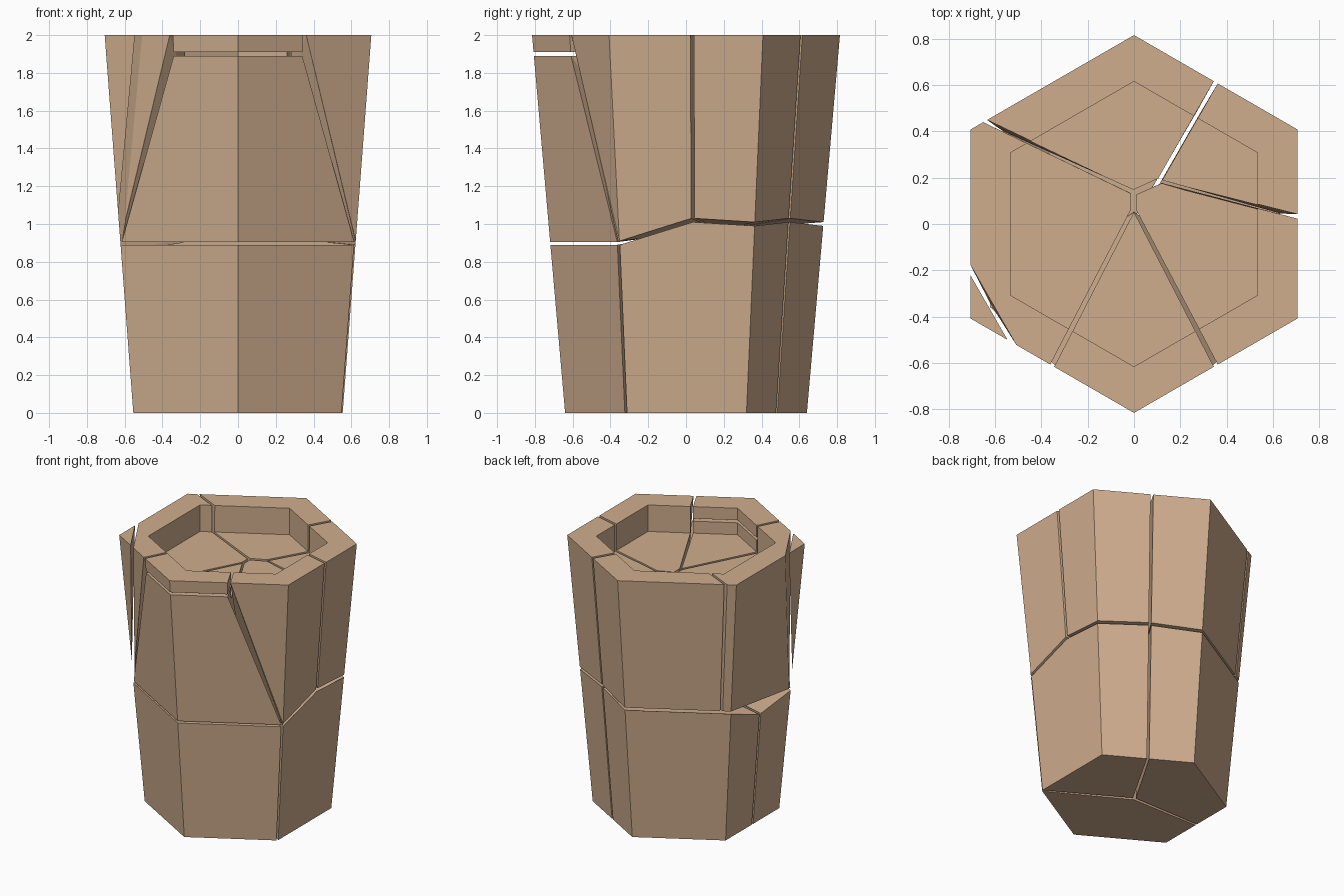
import bpy, bmesh, math
from mathutils import Vector

if "Cube" in bpy.data.objects:
    bpy.data.objects.remove(bpy.data.objects["Cube"])

mat = bpy.data.materials.new("clay")
mat.diffuse_color = (0.62, 0.42, 0.27, 1)
mat.use_nodes = True
mat.node_tree.nodes["Principled BSDF"].inputs["Base Color"].default_value = mat.diffuse_color
GAP = 0.012


def hull(u, z, r=None):
    """Point on the tapered hexagon; u counts corners from the front one."""
    r = 0.64 + 0.0875 * z if r is None else r
    k, f = math.floor(u), u - math.floor(u)
    c = lambda i: Vector((r * math.sin(math.radians(60 * i)), -r * math.cos(math.radians(60 * i)), z))
    return c(k).lerp(c(k + 1), f)


def loop(us, zs, nodes, zc):
    """Outer points pulled in at both ends for the crack, then the core nodes."""
    us = list(us)
    us[0] += GAP
    us[-1] -= GAP
    pts = [hull(u, z) for u, z in zip(us, zs)]
    mid = sum(pts, Vector()) / len(pts)
    for x, y in nodes:
        p = Vector((x, y, zc))
        d = mid - p
        d.z = 0
        pts.append(p + d.normalized() * 0.013)
    return pts


def loft(lower, upper):
    bm = bmesh.new()
    a = [bm.verts.new(p) for p in lower]
    b = [bm.verts.new(p) for p in upper]
    n = len(a)
    bm.faces.new(a[::-1])
    bm.faces.new(b)
    for i in range(n):
        j = (i + 1) % n
        bm.faces.new((a[i], a[j], b[j], b[i]))
    bmesh.ops.connect_verts_nonplanar(bm, angle_limit=0.002, faces=bm.faces[:])
    bmesh.ops.recalc_face_normals(bm, faces=bm.faces[:])
    return bm


def finish(name, bm, cut=False):
    me = bpy.data.meshes.new(name)
    bm.to_mesh(me)
    bm.free()
    ob = bpy.data.objects.new(name, me)
    bpy.context.collection.objects.link(ob)
    me.materials.append(mat)
    if cut:
        mod = ob.modifiers.new("basin", 'BOOLEAN')
        mod.operation, mod.object, mod.solver = 'DIFFERENCE', cutter, 'EXACT'
        bpy.context.view_layer.objects.active = ob
        bpy.ops.object.modifier_apply(modifier=mod.name)
    return ob


def slice_off(bm, co, no):
    """Keep the side of the plane opposite its normal and cap the cut."""
    res = bmesh.ops.bisect_plane(bm, geom=bm.verts[:] + bm.edges[:] + bm.faces[:],
                                 plane_co=co, plane_no=no, clear_outer=True)
    edges = [e for e in res['geom_cut'] if isinstance(e, bmesh.types.BMEdge)]
    bmesh.ops.holes_fill(bm, edges=edges, sides=0)
    bmesh.ops.recalc_face_normals(bm, faces=bm.faces[:])
    return bm


# Shallow hexagonal basin cutter
cutter = finish("basin_cutter", loft([hull(k, 1.8, 0.615) for k in range(6)],
                                     [hull(k, 2.2, 0.615) for k in range(6)]))
cutter.hide_render = True

# Lower blocks: three wedges with uneven tops
for name, us, zs in (
        ("lower_block_right", (1, 1.55, 2, 2.5), (.89, 1.01, .99, 1.01)),
        ("lower_block_back", (2.5, 3, 4, 4.5), (1.01, .99, .99, .85)),
        ("lower_block_front", (4.5, 5, 6, 7), (.85, .89, .89, .89))):
    core = [(0, 0)]
    finish(name, loft(loop(us, [0] * 4, core, 0), loop(us, zs, core, .95)))

# Upper blocks: wedges around a small forked core
N0, N1, N2 = (0, .065), (0, .135), (.11, .185)


def upper(bottom, bz, top, tz, nodes):
    return loft(loop(bottom, bz, nodes, .97), loop(top, [tz] * len(top), nodes, tz))


finish("upper_block_right", upper((.99, 1.01, 1.55), (.905, .91, 1.03),
                                  (.5, 1, 1.54), 2, [N2, N1, N0]), True)
finish("upper_block_back_right", upper((1.55, 2, 2.5), (1.03, 1.01, 1.03),
                                       (1.54, 2, 2.5), 2, [N2]), True)
finish("upper_block_back", upper((2.5, 3, 3.91), (1.03, 1.01, 1.01),
                                 (2.5, 3, 3.91), 2, [N1, N2]), True)
finish("upper_block_front", upper((5, 6, 7), (.905, .905, .905),
                                  (5.5, 6, 6.5), 1.89, [N0]), True)

# Left block and the chip split off its front corner
def left():
    return upper((3.91, 4, 4.99, 5.01), (1.01, 1.01, .91, .905), (3.91, 4, 5, 5.5), 2, [N0, N1])


p, q, r = Vector((-.705, -.2, 2)), Vector((-.53, -.505, 2)), Vector((-.6225, -.36, .9))
no = (q - p).cross(r - p).normalized()
if no.x > 0:
    no = -no
finish("upper_block_left", slice_off(left(), p - no * .011, no), True)
finish("corner_chip", slice_off(left(), p + no * .011, -no))

# Loose piece of the front rim
us = (5.5, 6, 6.5)
finish("front_rim_piece", loft(loop(us, [1.91] * 3, [N0], 1.91), loop(us, [2] * 3, [N0], 2)), True)

bpy.data.objects.remove(cutter)
